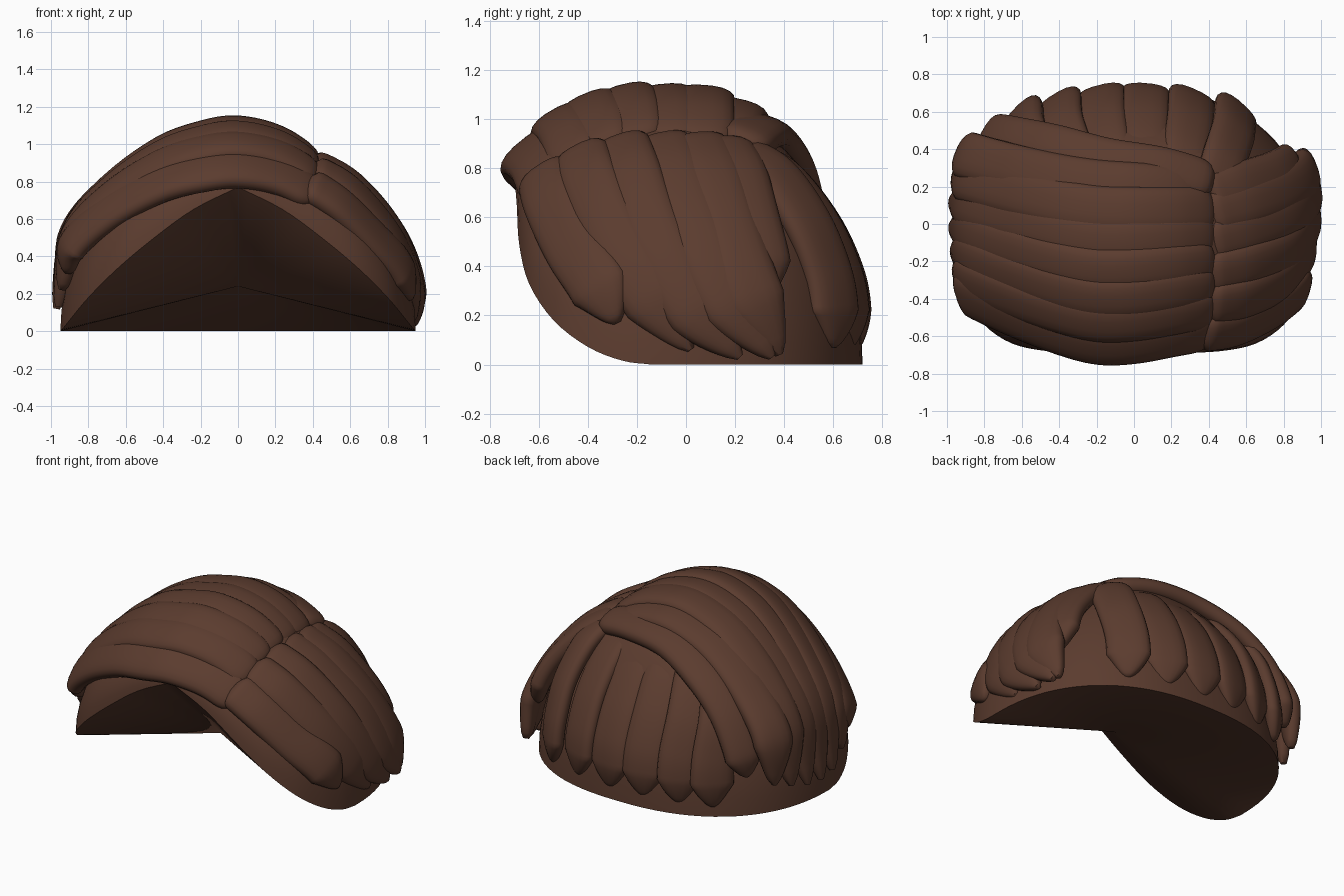
import bpy, bmesh, math
from mathutils import Vector

if "Cube" in bpy.data.objects:
    bpy.data.objects.remove(bpy.data.objects["Cube"])

brown = bpy.data.materials.new("brown_hair")
brown.diffuse_color = (0.105, 0.045, 0.028, 1)
brown.use_nodes = True
brown.node_tree.nodes["Principled BSDF"].inputs["Base Color"].default_value = brown.diffuse_color


def finish(name, bm, angle):
    bmesh.ops.recalc_face_normals(bm, faces=bm.faces)
    me = bpy.data.meshes.new(name)
    bm.to_mesh(me)
    bm.free()
    ob = bpy.data.objects.new(name, me)
    bpy.context.collection.objects.link(ob)
    me.materials.append(brown)
    bpy.ops.object.select_all(action='DESELECT')
    ob.select_set(True)
    bpy.context.view_layer.objects.active = ob
    bpy.ops.object.shade_smooth_by_angle(angle=math.radians(angle))
    return ob


def spline(pts, n):
    """Catmull-Rom curve through the points, n steps per span."""
    p = [Vector(q) for q in pts]
    p = [2 * p[0] - p[1]] + p + [2 * p[-1] - p[-2]]
    out = []
    for i in range(1, len(p) - 2):
        a, b, c, d = p[i - 1:i + 3]
        for k in range(n):
            t = k / n
            out.append(0.5 * (2 * b + (c - a) * t + (2 * a - 5 * b + 4 * c - d) * t * t
                              + (3 * b - a - 3 * c + d) * t ** 3))
    return out + [p[-2]]


# Scalp cap: dome from the hairline loop to the crown, closed by a fan inside
front = spline([(0, -.70, .77), (.24, -.69, .65), (.46, -.68, .49), (.65, -.64, .33),
                (.80, -.54, .18), (.89, -.4, .072), (.935, -.26, .016), (.95, -.14, 0)], 4)
back = [Vector((.95 * math.cos(a) ** .85 if k < 20 else 0, -.14 + .86 * math.sin(a) ** .88, 0))
        for k in range(1, 21) for a in [k / 20 * math.pi / 2]]
half = front + back
loop = half + [Vector((-v.x, v.y, v.z)) for v in half[-2:0:-1]]
bm = bmesh.new()
N, M, TOP = len(loop), 14, 1.07
rings = []
for j in range(M):
    f = math.pi / 2 * (1 - j / M)
    rings.append([bm.verts.new((b.x * math.sin(f), b.y * math.sin(f),
                                b.z + (TOP - b.z) * math.cos(f) ** 1.05 if j else b.z)) for b in loop])
apex = bm.verts.new((0, 0, TOP))
inner = bm.verts.new((0, -.18, .24))
for i in range(N):
    k = (i + 1) % N
    for r, s in zip(rings, rings[1:]):
        bm.faces.new((r[i], r[k], s[k], s[i]))
    bm.faces.new((rings[-1][i], rings[-1][k], apex))
    bm.faces.new((rings[0][k], rings[0][i], inner))
finish("scalp_cap", bm, 40)


def lock(name, pts, w, h=.06, tip=.25, w_end=1.0, centre=(0, 0, .1)):
    """Flattened roll of hair that follows the path and ends in a soft tip."""
    path = spline(pts, 8)
    n, seg = len(path), 18
    bm = bmesh.new()
    rings = []
    for i, p in enumerate(path):
        t = i / (n - 1)
        tan = (path[min(i + 1, n - 1)] - path[max(i - 1, 0)]).normalized()
        out = p - Vector(centre)
        out = (out - tan * out.dot(tan)).normalized()
        side = tan.cross(out)
        a = min(1, t / .07)
        b = min(1, (1 - t) / tip)
        s0 = .45 + .55 * math.sqrt(1 - (1 - a) ** 2)
        ww = w * (1 + (w_end - 1) * t) * s0 * (.12 + .88 * b ** .75)
        hh = h * s0 * (.3 + .7 * math.sqrt(b))
        ring = []
        for k in range(seg):
            c, s = math.cos(2 * math.pi * k / seg), math.sin(2 * math.pi * k / seg)
            ring.append(bm.verts.new(p + side * ww * math.copysign(abs(c) ** .8, c)
                                     + out * hh * math.copysign(abs(s) ** .8, s)))
        rings.append(ring)
    for r, s in zip(rings, rings[1:]):
        for k in range(seg):
            bm.faces.new((r[k], r[(k + 1) % seg], s[(k + 1) % seg], s[k]))
    bm.faces.new(rings[0])
    bm.faces.new(rings[-1])
    return finish(name, bm, 60)


# Swept locks running from the parting over the crown to the left side
# (y at parting, y at peak, z at peak, x, y, z at end, half width)
swept = [(-.56, -.65, .865, -.91, -.35, .31, .135),
         (-.45, -.53, .985, -.94, -.27, .22, .12),
         (-.33, -.40, 1.05, -.96, -.15, .13, .12),
         (-.20, -.25, 1.085, -.97, -.02, .12, .12),
         (-.06, -.09, 1.085, -.97, .12, .14, .125),
         (.07, .07, 1.08, -.95, .26, .18, .13),
         (.17, .21, 1.025, -.91, .38, .22, .13)]
drops = [(.42, .19), (.22, .055), (0, 0), (-.2, .03), (-.42, .115), (-.68, .31), (-.88, .56)]
for i, (yp, yc, zc, xe, ye, ze, w) in enumerate(swept):
    k = (zc - .25) / .86
    pts = []
    for x, d in drops:
        y = yp + (yc - yp) * (.42 - x) / .52 if x > -.1 else yc + (ye - yc) * ((-.1 - x) / .84) ** 1.5
        pts.append((x, y, zc - d * k))
    pts.append((xe, ye, ze))
    lock(f"swept_lock_{i + 1}", pts, w, tip=.12)

# Crown lock closing the back of the sweep
lock("crown_lock", [(.42, .22, .90), (.15, .30, .955), (-.15, .35, .935), (-.42, .42, .82),
                    (-.62, .46, .65), (-.74, .48, .44), (-.77, .47, .27)], .115, .06, .12)

# Side locks falling from the parting on the right
sides = [[(.37, -.58, .79), (.55, -.55, .67), (.74, -.46, .48), (.87, -.36, .33), (.92, -.28, .17)],
         [(.40, -.43, .87), (.60, -.39, .75), (.80, -.29, .52), (.91, -.15, .29), (.93, .02, .06)],
         [(.40, -.27, .91), (.62, -.22, .78), (.83, -.13, .53), (.935, .02, .25), (.93, .22, .03)],
         [(.40, -.10, .92), (.62, -.04, .78), (.83, .05, .54), (.935, .17, .27), (.92, .35, .03)],
         [(.40, .05, .92), (.62, .11, .78), (.81, .18, .55), (.92, .27, .29), (.90, .38, .04)],
         [(.40, .15, .90), (.57, .21, .79), (.74, .26, .60), (.83, .30, .43), (.86, .32, .27)]]
for i, pts in enumerate(sides):
    lock(f"side_lock_{i + 1}", pts, .12, .06, .22, 1.1)

# Back locks hanging below the crown lock
for i, x in enumerate((-.58, -.39, -.17, .06, .30, .53)):
    q = 1 - .5 * x * x
    lock(f"back_lock_{i + 1}", [(x * .78 + .03, .25 * q, .86), (x * .9 + .01, .42 * q, .77),
                                (x, .575 * q, .58), (x * 1.02, .67 * q, .38),
                                (x * 1.03, .70 * q, .22), (x * 1.03, .69 * q, .07)],
         .128, .055, .2, 1.05)
